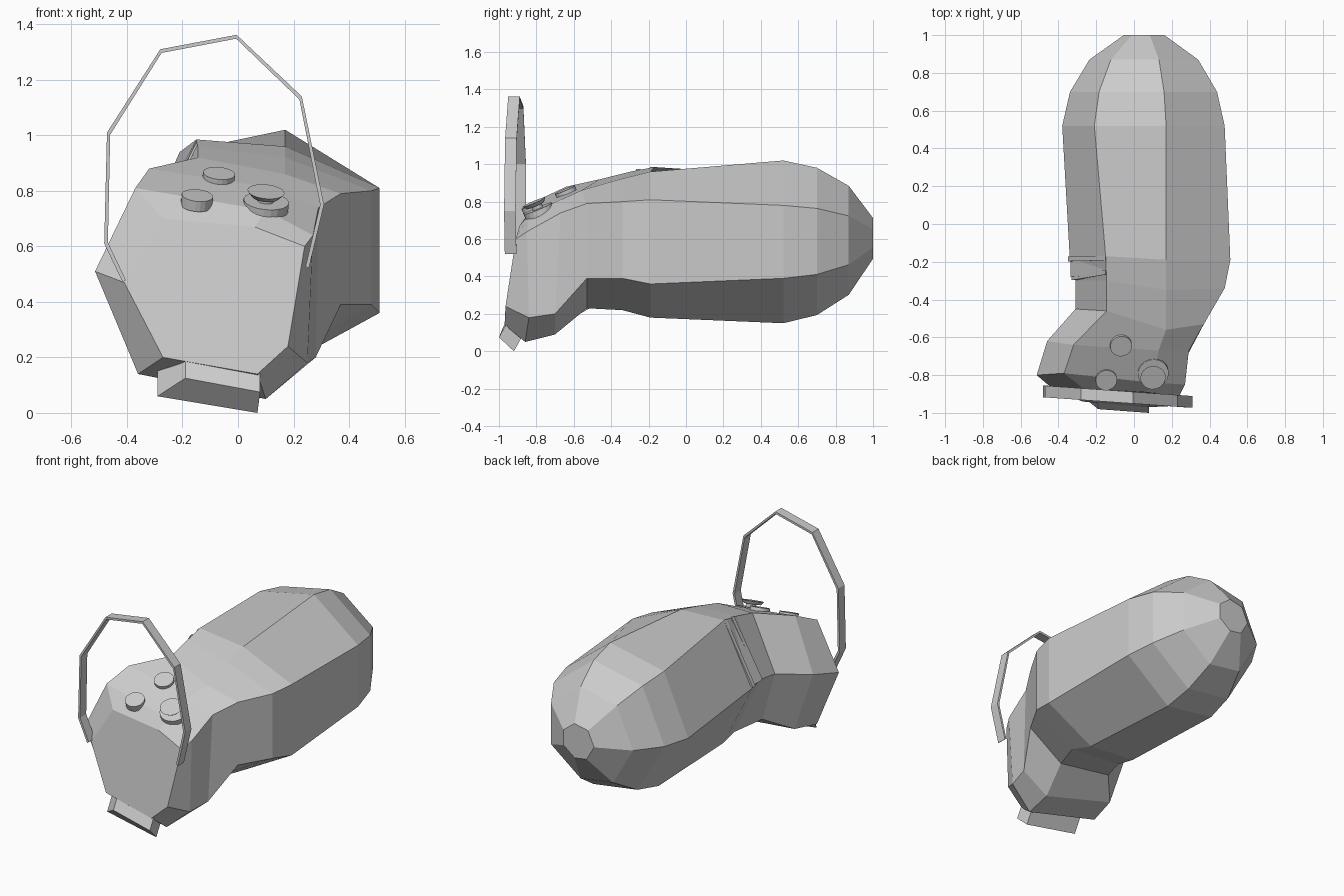
import bpy, bmesh
from mathutils import Vector, Matrix

if "Cube" in bpy.data.objects:
    bpy.data.objects.remove(bpy.data.objects["Cube"])


def finish(name, bm):
    bmesh.ops.recalc_face_normals(bm, faces=bm.faces)
    me = bpy.data.meshes.new(name)
    bm.to_mesh(me)
    bm.free()
    ob = bpy.data.objects.new(name, me)
    bpy.context.collection.objects.link(ob)
    return ob


def loft(name, rings):
    """Skin a run of equal-sized point loops and cap both ends."""
    bm = bmesh.new()
    loops = [[bm.verts.new(p) for p in r] for r in rings]
    n = len(loops[0])
    for a, b in zip(loops, loops[1:]):
        for i in range(n):
            j = (i + 1) % n
            bm.faces.new((a[i], a[j], b[j], b[i]))
    bm.faces.new(loops[0])
    bm.faces.new(loops[-1])
    return finish(name, bm)


def disc(name, centre, radius, depth, normal, top=None, sides=20):
    bm = bmesh.new()
    rot = Vector(normal).to_track_quat('Z', 'Y').to_matrix().to_4x4()
    bmesh.ops.create_cone(bm, cap_ends=True, segments=sides, radius1=radius,
                          radius2=radius if top is None else top, depth=depth,
                          matrix=Matrix.Translation(centre) @ rot)
    return finish(name, bm)


def ribbon(name, path, width, thick, inner):
    """Flat band along a path of points, thickened toward an inner point."""
    rings = []
    for p in path:
        p = Vector(p)
        d = Vector(inner) - p
        d.y = 0
        d = d.normalized() * thick
        w = Vector((0, width / 2, 0))
        rings.append([p - w, p + w, p + w + d, p - w + d])
    return loft(name, rings)


# Seven-sided body: grip section scaled toward the rounded rear end
profile = [(-.21, .94), (.17, 1.02), (.48, .78), (.48, .39), (.17, .15), (-.17, .2), (-.38, .56)]
cx, cz = .055, .61
rings = [[(cx + (x - cx) * s, y, cz + (z - cz) * s) for x, z in profile]
         for y, s in ((1, .25), (.87, .67), (.7, .905), (.52, 1))]

# Shoulder and neck sections
shoulder = [(-.15, -.17, .985), (.17, -.19, .96), (.51, -.19, .81), (.51, -.19, .36),
            (.18, -.19, .18), (-.14, -.18, .2), (-.34, -.18, .6)]
neck_a = [(-.145, -.3, .96), (.17, -.35, .92), (.48, -.34, .80), (.48, -.34, .39),
          (.2, -.34, .22), (-.13, -.3, .22), (-.31, -.3, .6)]
neck_b = [(-.145, -.46, .92), (.17, -.56, .86), (.37, -.53, .79), (.37, -.53, .39),
          (.13, -.53, .23), (-.2, -.48, .25), (-.31, -.45, .58)]
# Skewed head sections and bevelled front face
head_a = [(-.32, -.64, .88), (.13, -.67, .81), (.29, -.67, .74), (.28, -.7, .2),
          (.1, -.7, .09), (-.33, -.62, .17), (-.46, -.62, .55)]
head_b = [(-.37, -.79, .81), (.1, -.84, .73), (.27, -.85, .64), (.25, -.84, .18),
          (.1, -.86, .05), (-.36, -.8, .14), (-.515, -.8, .51)]
face = [(-.27, -.87, .70), (.06, -.89, .67), (.24, -.91, .60), (.18, -.965, .24),
        (.07, -.97, .14), (-.27, -.94, .20), (-.41, -.89, .47)]
loft("controller_body", rings + [shoulder, neck_a, neck_b, head_a, head_b, face])

# Buttons and thumbstick on the sloping top
up = Vector((.1, -.42, 1)).normalized()
disc("button_rear", (-.07, -.64, .845), .058, .04, up)
disc("button_front", (-.148, -.82, .765), .057, .04, up)
disc("thumbstick_base", (.1, -.785, .745), .082, .04, up)
disc("thumbstick_stem", (.1, -.795, .77), .03, .05, up)
disc("thumbstick_cap", (.1, -.81, .788), .05, .02, up, top=.067)

# Tall hoop over the front, its right end hugging the head
hoop = [(-.415, .47), (-.482, .61), (-.472, 1.01), (-.28, 1.31), (-.005, 1.362),
        (.23, 1.14), (.31, .75), (.255, .52)]
ribbon("tracking_hoop", [(x, -.92 - .07 * x, z) for x, z in hoop], .062, .014, (-.08, 0, .75))

# Side clip: two raised strips with a recess between, on the left upper flank
ribbon("side_clip_rear", [(-.15, -.18, .985), (-.35, -.185, .61)], .025, .06, (0, 0, .6))
ribbon("side_clip_recess", [(-.15, -.22, .965), (-.335, -.235, .61)], .09, .06, (0, 0, .6))
ribbon("side_clip_front", [(-.15, -.255, .975), (-.33, -.285, .61)], .025, .05, (0, 0, .6))

# Slanted trigger under the chin, its left end swept back
base = [(-.19, -.98, .125), (.08, -1, .075), (.07, -.92, 0), (-.29, -.9, .06)]
loft("trigger", [base, [(x, y + .05, z + .09) for x, y, z in base]])
